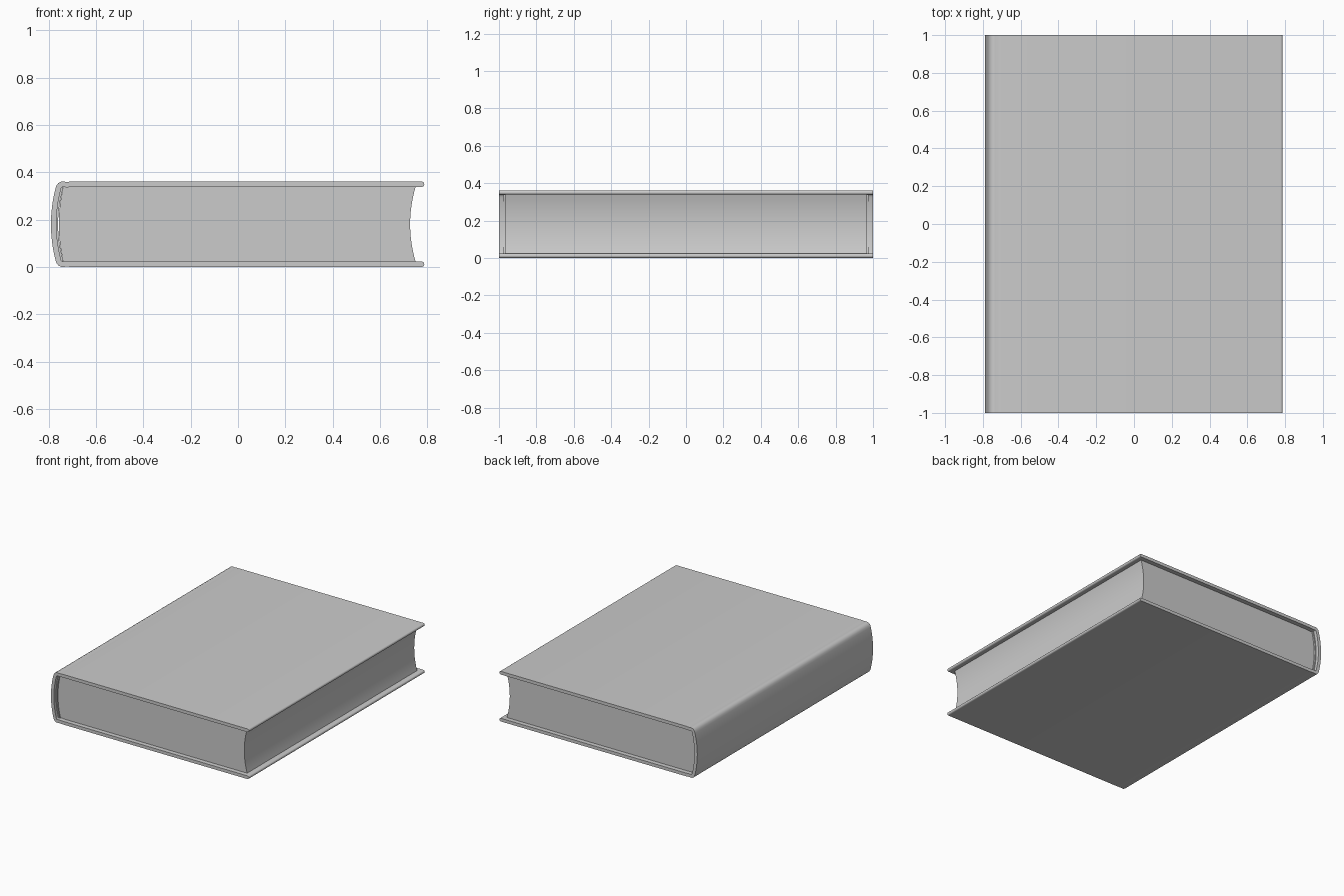
import bpy, bmesh, math
from mathutils import Vector

if "Cube" in bpy.data.objects:
    bpy.data.objects.remove(bpy.data.objects["Cube"])

H = 0.361          # total height
MID = H / 2
T = 0.0115         # half thickness of cover


def arc(x_end, x_mid, half, n=16):
    """Shallow bow from top to bottom: x_end at the ends, x_mid in the middle."""
    sag = x_mid - x_end
    r = (half ** 2 + sag ** 2) / (2 * abs(sag))
    s = math.copysign(1, sag)
    pts = []
    for i in range(n + 1):
        z = half * (1 - 2 * i / n)
        pts.append((x_mid - s * (r - math.sqrt(r * r - z * z)), MID + z))
    return pts


def thicken(path, t, cap=0):
    """Turn an open centreline into a closed outline with rounded ends."""
    P = [Vector(p) for p in path]
    left, right = [], []
    for i, p in enumerate(P):
        d = (P[min(i + 1, len(P) - 1)] - P[max(i - 1, 0)]).normalized()
        nrm = Vector((-d.y, d.x)) * t
        left.append(p + nrm)
        right.append(p - nrm)

    def round_end(c, start):
        v = start - c
        out = []
        for k in range(1, cap):
            a = -math.pi * k / cap
            out.append(c + Vector((v.x * math.cos(a) - v.y * math.sin(a),
                                   v.x * math.sin(a) + v.y * math.cos(a))))
        return out

    return (left + round_end(P[-1], left[-1]) + right[::-1]
            + round_end(P[0], right[0]))


def extrude_profile(name, outline, half_len, angle=30):
    """Extrude an xz outline along y, centred on y = 0."""
    bm = bmesh.new()
    face = bm.faces.new([bm.verts.new((p[0], -half_len, p[1])) for p in outline])
    new = bmesh.ops.extrude_face_region(bm, geom=[face])["geom"]
    bmesh.ops.translate(bm, vec=(0, 2 * half_len, 0),
                        verts=[v for v in new if isinstance(v, bmesh.types.BMVert)])
    bmesh.ops.recalc_face_normals(bm, faces=bm.faces)
    me = bpy.data.meshes.new(name)
    bm.to_mesh(me)
    bm.free()
    ob = bpy.data.objects.new(name, me)
    bpy.context.collection.objects.link(ob)
    bpy.ops.object.select_all(action='DESELECT')
    ob.select_set(True)
    bpy.context.view_layer.objects.active = ob
    bpy.ops.object.shade_smooth_by_angle(angle=math.radians(angle))
    return ob


# Cover: top board, slight hinge groove, rounded shoulder, bowed spine, mirrored below
top = [(0.7755, H - T), (-0.69, H - T), (-0.71, H - T - 0.0006),
       (-0.722, H - T - 0.002), (-0.734, H - T - 0.0006), (-0.744, H - T - 0.0005),
       (-0.7515, H - T - 0.004), (-0.757, H - T - 0.0115)]
bottom = [(x, H - z) for x, z in reversed(top)]
spine = arc(-0.7605, -0.7785, 0.146)
extrude_profile("cover", thicken(top + spine + bottom, T, cap=8), 1.0, 35)

# Page block: convex at the spine, concave at the fore edge
HP = MID - 2 * T
pages = arc(-0.737, -0.757, HP) + arc(0.75, 0.727, HP)[::-1]
extrude_profile("page_block", pages, 0.967)

# Lining strip glued to the back of the pages, slightly longer than them
lining = arc(-0.744, -0.766, HP - 0.003)
extrude_profile("spine_lining", thicken(lining, 0.006, cap=4), 0.976)
